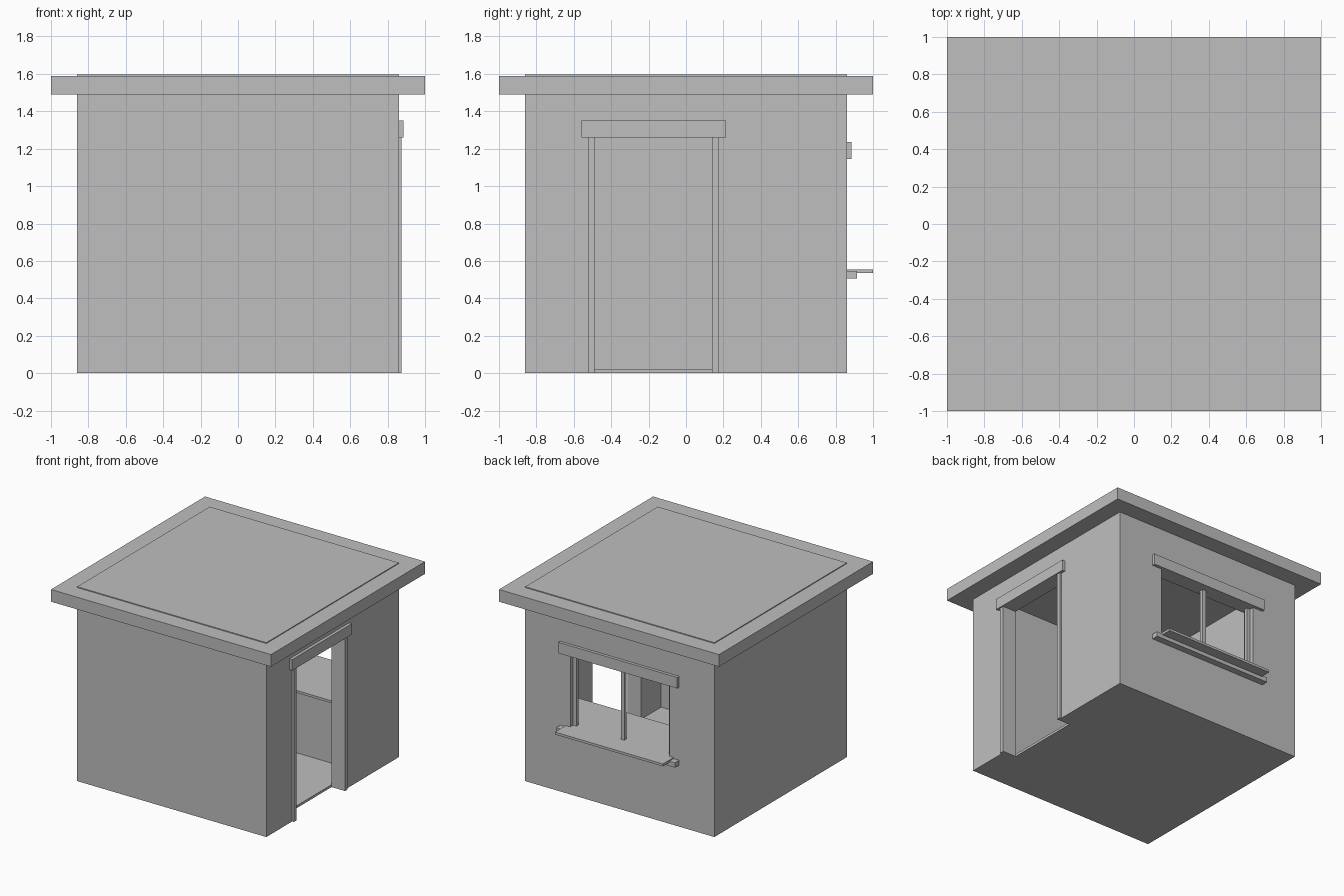
import bpy

if "Cube" in bpy.data.objects:
    bpy.data.objects.remove(bpy.data.objects["Cube"])

grey = bpy.data.materials.new("plain grey")
grey.diffuse_color = (0.52, 0.52, 0.52, 1)
grey.use_nodes = True
grey.node_tree.nodes["Principled BSDF"].inputs["Base Color"].default_value = grey.diffuse_color


def box(name, x, y, z):
    """Axis-aligned box from (min, max) pairs."""
    bpy.ops.mesh.primitive_cube_add(size=1, location=[(a + b) / 2 for a, b in (x, y, z)])
    ob = bpy.context.object
    ob.name = name
    ob.scale = [b - a for a, b in (x, y, z)]
    bpy.ops.object.transform_apply(location=True, rotation=True, scale=True)
    ob.data.materials.append(grey)
    return ob


def cut(ob, x, y, z):
    """Subtract a box from an object."""
    cutter = box("cutter", x, y, z)
    cutter.hide_render = True
    mod = ob.modifiers.new("cut", 'BOOLEAN')
    mod.operation = 'DIFFERENCE'
    mod.solver = 'EXACT'
    mod.object = cutter
    bpy.context.view_layer.objects.active = ob
    bpy.ops.object.modifier_apply(modifier=mod.name)
    bpy.data.objects.remove(cutter)


OUT, INN = 0.86, 0.753          # outer and inner wall faces
DOOR = (-0.49, 0.14)            # door opening along y
DOOR_TOP = 1.26
WIN = 0.45                      # window half width
SILL, WIN_TOP = 0.545, 1.145
TOP = 1.49                      # underside of the roof

# Hollow walls with door and window openings
walls = box("walls", (-OUT, OUT), (-OUT, OUT), (0, TOP))
cut(walls, (-INN, INN), (-INN, INN), (-0.1, TOP + 0.1))
cut(walls, (0.6, 1), DOOR, (-0.1, DOOR_TOP))
cut(walls, (-WIN, WIN), (0.6, 1), (SILL, WIN_TOP))

# Floor and roof
box("floor", (-INN, INN), (-INN, INN), (0, 0.02))
box("roof_slab", (-1, 1), (-1, 1), (TOP, 1.59))
box("roof_panel", (-OUT, OUT), (-OUT, OUT), (1.585, 1.597))

# Door trim
for side, y in (("front", (DOOR[0] - 0.035, DOOR[0])), ("back", (DOOR[1], DOOR[1] + 0.035))):
    box("door_post_" + side, (OUT, 0.875), y, (0, DOOR_TOP))
box("door_lintel", (OUT, 0.885), (-0.56, 0.215), (DOOR_TOP, 1.35))

# Window trim and bars
box("window_lintel", (-0.54, 0.54), (OUT, 0.885), (WIN_TOP, 1.235))
box("sill_support", (-0.54, 0.54), (OUT, 0.915), (0.505, SILL))
for i, x in enumerate((-WIN + 0.015, 0, WIN - 0.015)):
    box(f"window_bar_{i}", (x - 0.015, x + 0.015), (0.793, 0.823), (SILL, WIN_TOP))

# Serving ledge outside, through the opening, and the counter inside
box("outer_ledge", (-0.49, 0.49), (OUT, 1), (0.535, 0.555))
box("inner_ledge", (-WIN, WIN), (INN, OUT), (SILL, 0.555))
box("counter_top", (-INN, INN), (0.41, INN), (0.535, 0.555))
box("counter_base", (-INN, INN), (0.45, INN), (0.02, 0.535))
